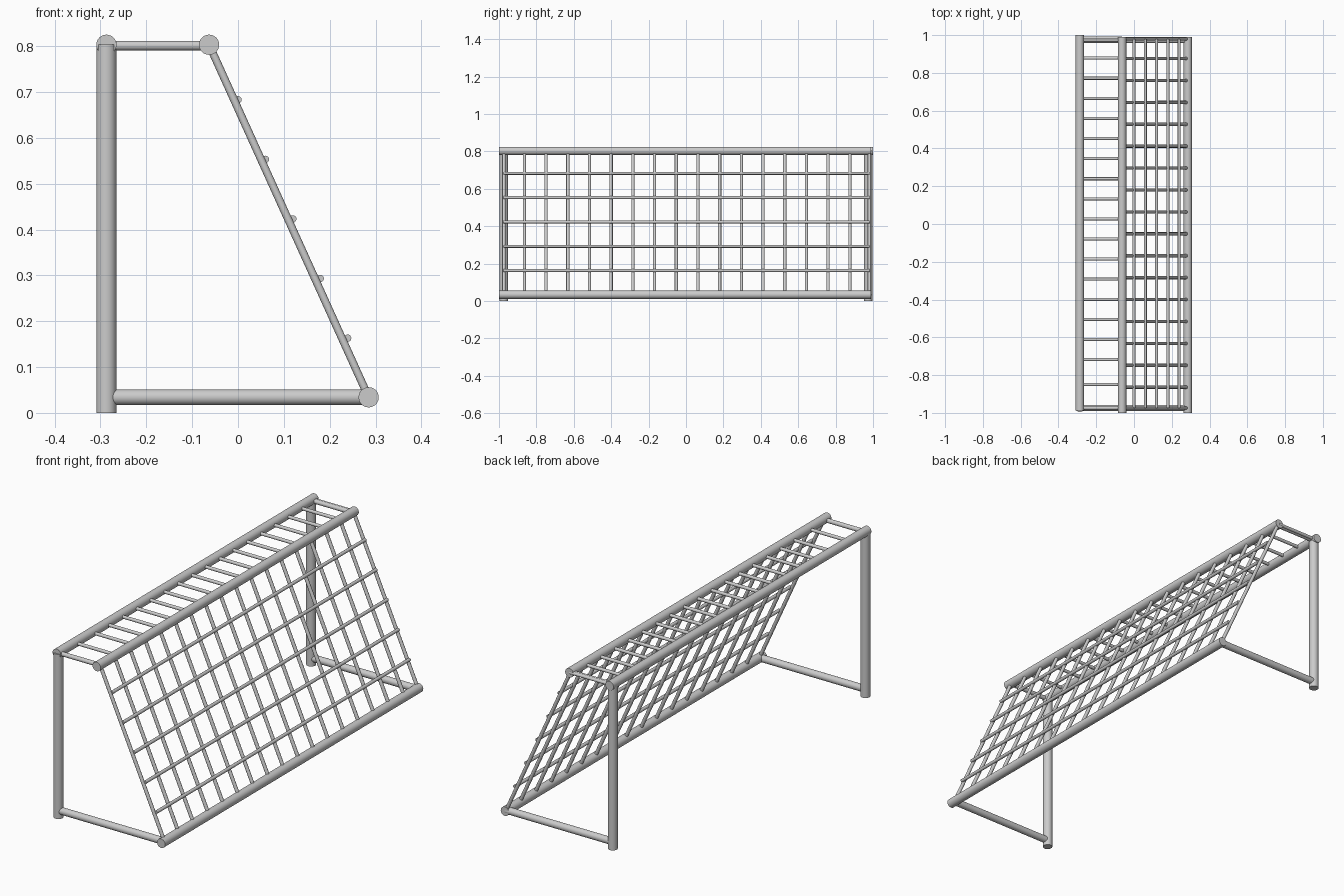
import bpy
from mathutils import Vector

if "Cube" in bpy.data.objects:
    bpy.data.objects.remove(bpy.data.objects["Cube"])


def tube(name, a, b, r, sides=16):
    """Capped smooth tube running from a to b."""
    a, b = Vector(a), Vector(b)
    d = b - a
    bpy.ops.mesh.primitive_cylinder_add(vertices=sides, radius=r, depth=d.length,
                                        location=(a + b) / 2)
    o = bpy.context.object
    o.name = name
    o.rotation_euler = d.to_track_quat('Z', 'Y').to_euler()
    bpy.ops.object.shade_smooth_by_angle()
    return o


R = 0.022
GOAL_X, MID_X, BACK_X = -0.287, -0.063, 0.285
TOP_Z, BASE_Z = 0.803, 0.034

# Long bars
tube("crossbar", (GOAL_X, -0.988, TOP_Z), (GOAL_X, 1.0, TOP_Z), R, 32)
tube("upper_back_bar", (MID_X, -1.0, TOP_Z), (MID_X, 0.99, TOP_Z), R, 32)
tube("ground_bar", (BACK_X, -1.0, BASE_Z), (BACK_X, 0.99, BASE_Z), R, 32)

# Posts, ground side bars and top side bars
for side, y in (("front", -0.974), ("back", 0.974)):
    tube(side + "_post", (GOAL_X, y, 0), (GOAL_X, y, TOP_Z), R, 32)
    tube(side + "_ground_side", (GOAL_X, y, BASE_Z), (BACK_X, y, BASE_Z), 0.017, 32)
    tube(side + "_top_side", (GOAL_X, y, TOP_Z - 0.002), (MID_X, y, TOP_Z - 0.002), 0.0105)

# Roof rungs
rungs = [0.984] + [0.878 - 0.1064 * i for i in range(16)] + [-0.85, -0.972]
for y in rungs:
    tube("roof_rung", (GOAL_X, y, TOP_Z), (MID_X, y, TOP_Z), 0.008)

# Sloping net bars
slopes = [-0.974] + [-0.864 + 0.116 * i for i in range(16)] + [0.98]
for y in slopes:
    tube("net_slope_bar", (MID_X, y, TOP_Z), (BACK_X, y, BASE_Z), 0.0085)

# Horizontal net bars, set slightly outside the slope
for i in range(5):
    x, z = 0.0 + 0.0598 * i, 0.683 - 0.13 * i
    tube("net_cross_bar", (x, -0.975, z), (x, 0.98, z), 0.008)
